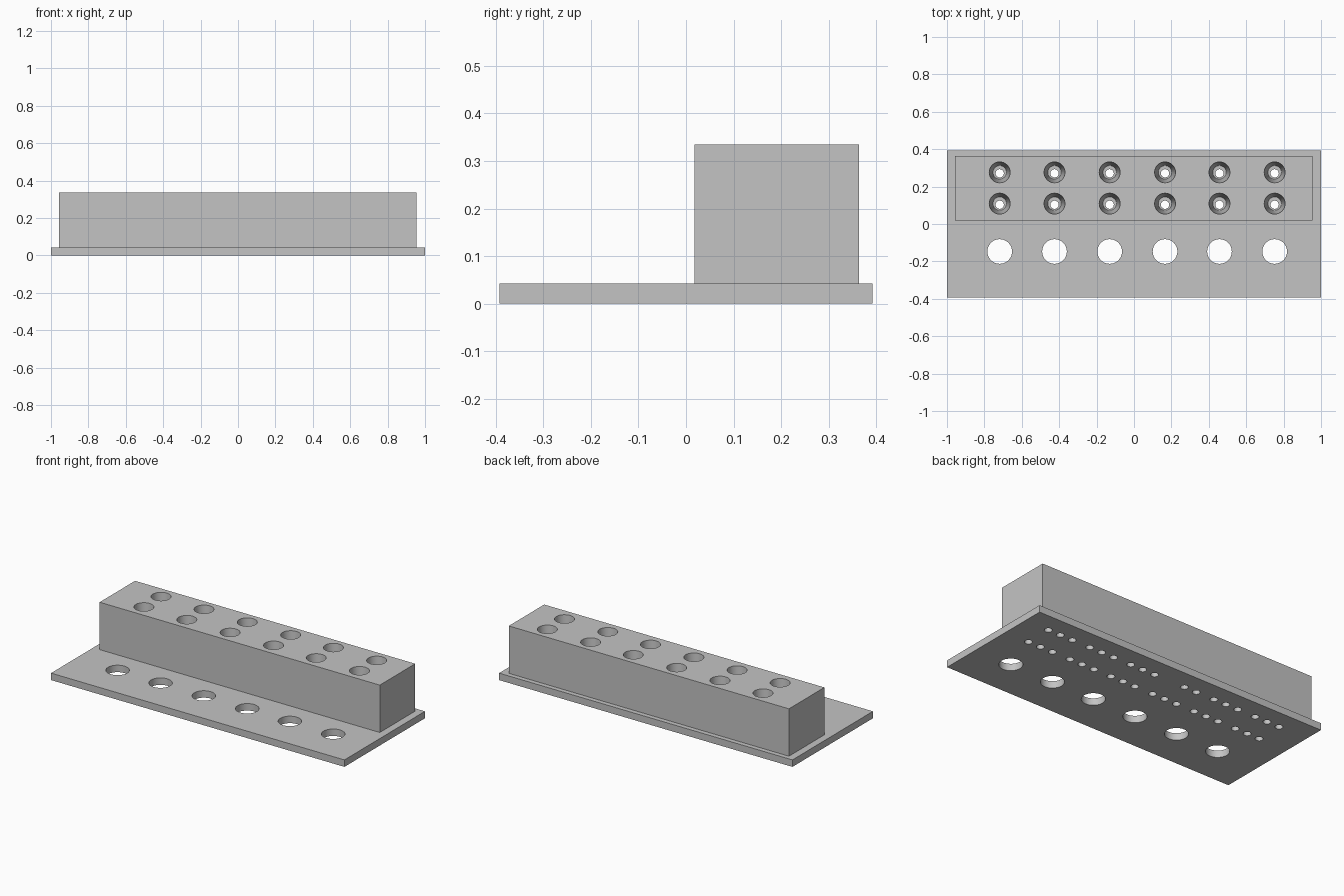
import bpy, bmesh, math
from mathutils import Matrix, Vector

if "Cube" in bpy.data.objects:
    bpy.data.objects.remove(bpy.data.objects["Cube"])

PLATE_TOP, BLOCK_TOP = 0.043, 0.335
COLUMNS = [-0.718, -0.425, -0.13, 0.166, 0.457, 0.752]
WELL_ROWS = [0.109, 0.276]
PIN_ROWS = [0.103, 0.271]

grey = bpy.data.materials.new("grey plastic")
grey.diffuse_color = (0.55, 0.55, 0.55, 1)
grey.use_nodes = True
grey.node_tree.nodes["Principled BSDF"].inputs["Base Color"].default_value = grey.diffuse_color


def make_object(name, bm):
    bmesh.ops.recalc_face_normals(bm, faces=bm.faces)
    mesh = bpy.data.meshes.new(name)
    bm.to_mesh(mesh)
    bm.free()
    obj = bpy.data.objects.new(name, mesh)
    bpy.context.collection.objects.link(obj)
    obj.data.materials.append(grey)
    return obj


def box(name, low, high):
    bm = bmesh.new()
    low, high = Vector(low), Vector(high)
    size = high - low
    bmesh.ops.create_cube(bm, size=1, matrix=Matrix.Translation((low + high) / 2)
                          @ Matrix.Diagonal((*size, 1)))
    return make_object(name, bm)


def holes(name, specs):
    """Cutter made of upright cones: (x, y, z low, z high, radius low, radius high)."""
    bm = bmesh.new()
    for x, y, z0, z1, r0, r1 in specs:
        bmesh.ops.create_cone(bm, cap_ends=True, segments=32, radius1=r0, radius2=r1,
                              depth=z1 - z0, matrix=Matrix.Translation((x, y, (z0 + z1) / 2)))
    return make_object(name, bm)


def drill(obj, cutter):
    mod = obj.modifiers.new("drill", 'BOOLEAN')
    mod.operation, mod.solver, mod.object = 'DIFFERENCE', 'EXACT', cutter
    bpy.ops.object.select_all(action='DESELECT')
    bpy.context.view_layer.objects.active = obj
    obj.select_set(True)
    bpy.ops.object.modifier_apply(modifier=mod.name)
    bpy.data.objects.remove(cutter)
    bpy.ops.object.shade_smooth_by_angle(angle=math.radians(30))


# Base plate: one row of large holes, two rows of pin holes in threes
plate = box("base_plate", (-1, -0.392, 0), (1, 0.392, PLATE_TOP))
cuts = [(x, -0.147, -0.05, 0.1, 0.066, 0.066) for x in COLUMNS]
for row, y in enumerate(PIN_ROWS):
    for col, x in enumerate(COLUMNS):
        for dx in (-0.085, 0, 0.085):
            if (row, col) == (1, 2) and dx > 0:
                continue  # one pin hole is left out
            cuts.append((x + dx, y, -0.05, 0.1, 0.022, 0.022))
drill(plate, holes("plate_cutter", cuts))

# Well block: tapered wells running down to the plate
block = box("well_block", (-0.956, 0.018, PLATE_TOP), (0.954, 0.363, BLOCK_TOP))
slope = (0.056 - 0.036) / (BLOCK_TOP - PLATE_TOP)
over = 0.02
wells = [(x, y, PLATE_TOP - over, BLOCK_TOP + over, 0.036 - slope * over, 0.056 + slope * over)
         for x in COLUMNS for y in WELL_ROWS]
drill(block, holes("well_cutter", wells))
